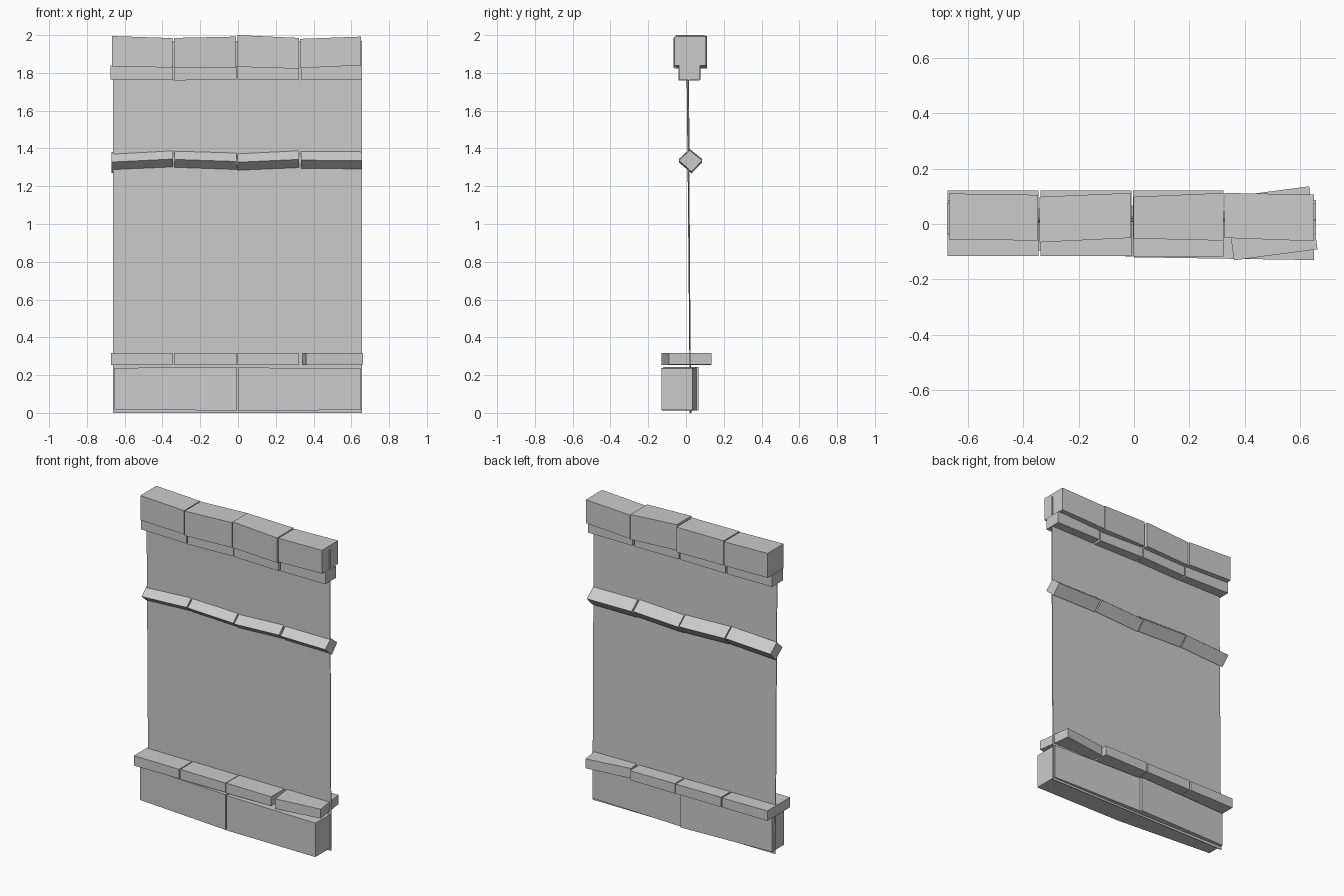
import bpy, bmesh
from math import radians
from mathutils import Matrix, Vector

if "Cube" in bpy.data.objects:
    bpy.data.objects.remove(bpy.data.objects["Cube"])


def loft(name, x0, ring0, x1, ring1, turn=0):
    """Four-sided stone lofted between two end rings of (y, z) points."""
    bm = bmesh.new()
    a = [bm.verts.new((x0, y, z)) for y, z in ring0]
    b = [bm.verts.new((x1, y, z)) for y, z in ring1]
    bm.faces.new(a)
    bm.faces.new(b[::-1])
    for i in range(4):
        j = (i + 1) % 4
        bm.faces.new((a[i], b[i], b[j], a[j]))
    if turn:
        mid = sum((v.co for v in bm.verts), Vector()) / 8
        bmesh.ops.rotate(bm, verts=bm.verts, cent=mid,
                         matrix=Matrix.Rotation(radians(turn), 3, 'Z'))
    bmesh.ops.recalc_face_normals(bm, faces=bm.faces)
    mesh = bpy.data.meshes.new(name)
    bm.to_mesh(mesh)
    bm.free()
    ob = bpy.data.objects.new(name, mesh)
    bpy.context.collection.objects.link(ob)
    return ob


def rect(y0, y1, z0, z1):
    return [(y0, z0), (y1, z0), (y1, z1), (y0, z1)]


def diamond(z, r=0.056, y=0.024):
    return [(y - 0.062, z + 0.003), (y + 0.006, z - r),
            (y + 0.062, z + 0.003), (y - 0.004, z + r)]


# Thin wall panel, leaning very slightly
bm = bmesh.new()
rows = []
for z, yl, yr in ((0, .026, .022), (.3, .020, .022), (1.2, .012, .016),
                  (1.76, .006, .014), (1.97, .010, .014)):
    rows.append([bm.verts.new((x, y, z)) for x, y in ((-.663, yl), (.657, yr))])
for p, q in zip(rows, rows[1:]):
    bm.faces.new((p[0], p[1], q[1], q[0]))
mesh = bpy.data.meshes.new("wall_panel")
bm.to_mesh(mesh)
bm.free()
wall = bpy.data.objects.new("wall_panel", mesh)
bpy.context.collection.objects.link(wall)
solid = wall.modifiers.new("thickness", 'SOLIDIFY')
solid.thickness = 0.005
solid.offset = 0

# Base blocks, tapering towards the left end
loft("base_block_left", -.655, rect(-.075, .048, .018, .238),
     -.006, rect(-.118, .066, .012, .243))
loft("base_block_right", 0, rect(-.12, .055, .012, .240),
     .65, rect(-.13, .034, .015, .236))

# Flat ledge stones above the base, the last one knocked askew
for x0, x1, y0, y1, turn in ((-.672, -.345, -.115, .12, 0),
                             (-.337, -.009, -.115, .12, 0),
                             (-.003, .322, -.117, .12, 0),
                             (.344, .648, -.112, .117, 7.5)):
    loft("base_ledge", x0, rect(y0, y1, .253, .318),
         x1, rect(y0, y1, .255, .316), turn)

# Diamond-section rail across the middle
for x0, z0, x1, z1 in ((-.67, 1.325, -.345, 1.341), (-.337, 1.339, -.009, 1.328),
                       (-.002, 1.324, .322, 1.339), (.334, 1.335, .657, 1.333)):
    loft("middle_rail", x0, diamond(z0), x1, diamond(z1))

# Narrow ledge stones under the top course
for x0, x1, d in ((-.675, -.345, .002), (-.335, -.009, -.003),
                  (-.002, .322, .002), (.334, .657, 0)):
    loft("top_ledge", x0, rect(-.038 + d, .074 + d, 1.763 + d, 1.838),
         x1, rect(-.038 - d, .074 - d, 1.763 - d, 1.838))

# Large stones of the top course
for x0, a, x1, b in (
        (-.667, (-.055, .11, 1.835, 1.995), -.347, (-.06, .105, 1.828, 1.984)),
        (-.34, (-.066, .098, 1.825, 1.985), -.01, (-.05, .112, 1.828, 1.992)),
        (-.002, (-.052, .098, 1.832, 2.0), .323, (-.06, .112, 1.822, 1.985)),
        (.327, (-.05, .112, 1.825, 1.98), .65, (-.062, .106, 1.84, 1.992))):
    loft("top_stone", x0, rect(*a), x1, rect(*b))
